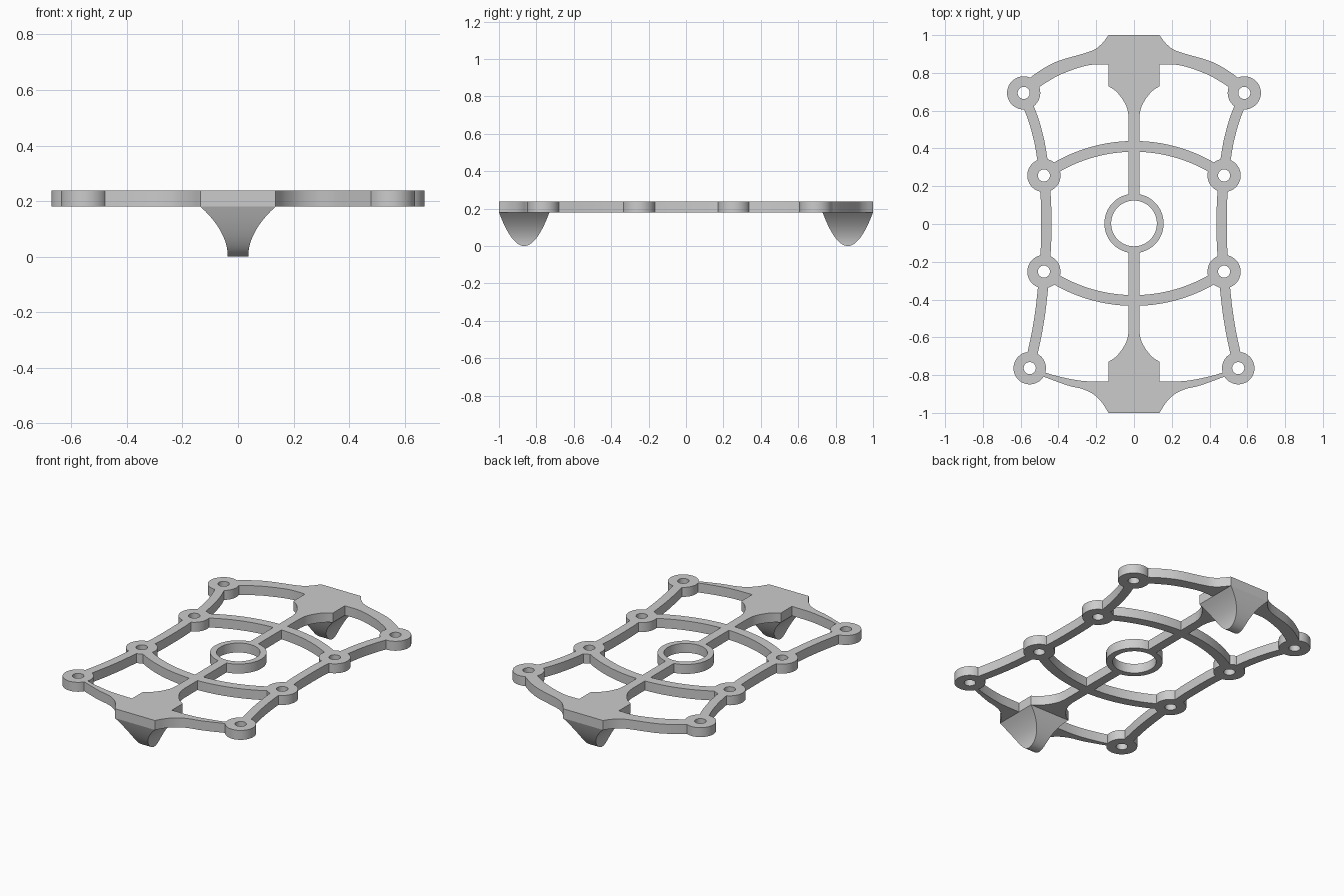
import bpy, bmesh, math
from mathutils import Vector

if "Cube" in bpy.data.objects:
    bpy.data.objects.remove(bpy.data.objects["Cube"])

Z0, Z1 = 0.18, 0.238          # underside and top of the flat frame
grey = bpy.data.materials.new("light_grey")
grey.diffuse_color = (0.6, 0.6, 0.6, 1)
grey.use_nodes = True
grey.node_tree.nodes["Principled BSDF"].inputs["Base Color"].default_value = grey.diffuse_color


def finish(name, bm):
    bmesh.ops.recalc_face_normals(bm, faces=bm.faces)
    me = bpy.data.meshes.new(name)
    bm.to_mesh(me)
    bm.free()
    me.materials.append(grey)
    ob = bpy.data.objects.new(name, me)
    bpy.context.collection.objects.link(ob)
    bpy.ops.object.select_all(action='DESELECT')
    ob.select_set(True)
    bpy.context.view_layer.objects.active = ob
    bpy.ops.object.shade_smooth_by_angle(angle=math.radians(30))
    return ob


def prism(name, outline):
    """Extrude a flat outline to the frame thickness."""
    bm = bmesh.new()
    face = bm.faces.new([bm.verts.new((x, y, Z0)) for x, y in outline])
    ext = bmesh.ops.extrude_face_region(bm, geom=[face], use_keep_orig=True)
    top = [v for v in ext["geom"] if isinstance(v, bmesh.types.BMVert)]
    bmesh.ops.translate(bm, verts=top, vec=(0, 0, Z1 - Z0))
    return finish(name, bm)


def smooth(keys, n=5):
    """Smooth line through the key points."""
    p = [Vector(k) for k in keys]
    p = [2 * p[0] - p[1]] + p + [2 * p[-1] - p[-2]]
    out = []
    for a, b, c, d in zip(p, p[1:], p[2:], p[3:]):
        for i in range(n):
            t = i / n
            out.append(0.5 * (2 * b + (c - a) * t + (2 * a - 5 * b + 4 * c - d) * t * t
                              + (3 * b - a - 3 * c + d) * t ** 3))
    return [tuple(v) for v in out + [p[-2]]]


def bar(name, line, width):
    """Curved bar of constant width along a line."""
    left, right = [], []
    for i, p in enumerate(line):
        a, b = Vector(line[max(i - 1, 0)]), Vector(line[min(i + 1, len(line) - 1)])
        t = (b - a).normalized() * width / 2
        left.append((p[0] - t.y, p[1] + t.x))
        right.append((p[0] + t.y, p[1] - t.x))
    return prism(name, left + right[::-1])


def ring(name, cx, cy, r_out, r_in, n=48):
    bm = bmesh.new()
    loops = [[bm.verts.new((cx + r * math.cos(2 * math.pi * i / n),
                            cy + r * math.sin(2 * math.pi * i / n), z)) for i in range(n)]
             for r, z in ((r_out, Z0), (r_out, Z1), (r_in, Z1), (r_in, Z0))]
    for k in range(4):
        a, b = loops[k], loops[(k + 1) % 4]
        for i in range(n):
            j = (i + 1) % n
            bm.faces.new((a[i], a[j], b[j], b[i]))
    return finish(name, bm)


def foot(name, cy, n=20):
    """Tapering foot: flared across x, rounded along y."""
    bm = bmesh.new()
    rows = []
    for i in range(n + 1):
        t = max(i / n, 0.01)
        z, d = Z0 * (i / n) ** 2, 0.135 * t
        w = 0.037 + 0.098 * (z / Z0) ** 2
        rows.append([bm.verts.new((sx * w, cy + sy * d, z))
                     for sx, sy in ((-1, -1), (1, -1), (1, 1), (-1, 1))])
    for a, b in zip(rows, rows[1:]):
        for i in range(4):
            j = (i + 1) % 4
            bm.faces.new((a[i], a[j], b[j], b[i]))
    bm.faces.new(rows[0])
    bm.faces.new(rows[-1])
    return finish(name, bm)


def end_plate(name, s, flare, inner):
    """Pad with shoulders, spine and the two thin arms reaching the corner rings."""
    shoulder = [(0.135, 0.73), (0.095, 0.702), (0.058, 0.656), (0.036, 0.61), (0.028, 0.565)]
    half = (smooth([(0.135, 1.0)] + flare) + smooth(inner + [(0.135, inner[-1][1] + 0.004)])
            + smooth(shoulder) + [(0.028, 0.15)])
    half = [(x, s * y) for x, y in half]
    prism(name, half + [(-x, y) for x, y in half[::-1]])


# central ring and end plates with their feet
ring("centre_ring", 0, 0.003, 0.157, 0.121, 64)
end_plate("back_plate", 1,
          [(0.168, 0.957), (0.207, 0.925), (0.265, 0.903), (0.387, 0.868),
           (0.46, 0.835), (0.53, 0.79), (0.565, 0.76)],
          [(0.54, 0.695), (0.51, 0.718), (0.46, 0.752), (0.376, 0.797), (0.245, 0.84)])
end_plate("front_plate", -1,
          [(0.17, 0.945), (0.217, 0.9), (0.275, 0.873), (0.35, 0.855),
           (0.466, 0.813), (0.49, 0.803)],
          [(0.49, 0.778), (0.466, 0.788), (0.387, 0.81), (0.27, 0.831)])
for name, s in (("back_foot", 1), ("front_foot", -1)):
    foot(name, s * 0.865)

# cross arcs between the middle rings, stopping inside the ring walls
for name, s, apex, end in (("back_arc", 1, 0.411, 0.257), ("front_arc", -1, 0.405, 0.252)):
    sag = apex - end
    r = (0.477 ** 2 + sag ** 2) / (2 * sag)
    a = math.asin(0.477 / r) - 0.072 / r
    bar(name, [(r * math.sin(a * i / 16), s * (apex - r + r * math.cos(a * i / 16)))
               for i in range(-16, 17)], 0.057)

# mounting rings and side bars, mirrored left and right
for side, m in (("right", 1), ("left", -1)):
    for name, x, y, r in (("back_corner", 0.584, 0.694, 0.088), ("back_middle", 0.477, 0.257, 0.088),
                          ("front_middle", 0.477, -0.252, 0.088), ("front_corner", 0.552, -0.763, 0.086)):
        ring(f"{side}_{name}_ring", m * x, y, r, 0.032)
    for name, keys in (("back", [(0.562, 0.63), (0.53, 0.545), (0.502, 0.44), (0.482, 0.325)]),
                       ("middle", [(0.471, 0.19), (0.465, 0.09), (0.465, -0.09), (0.471, -0.185)]),
                       ("front", [(0.48, -0.32), (0.494, -0.45), (0.513, -0.57), (0.54, -0.698)])):
        bar(f"{side}_{name}_bar", smooth([(m * x, y) for x, y in keys]), 0.054)
